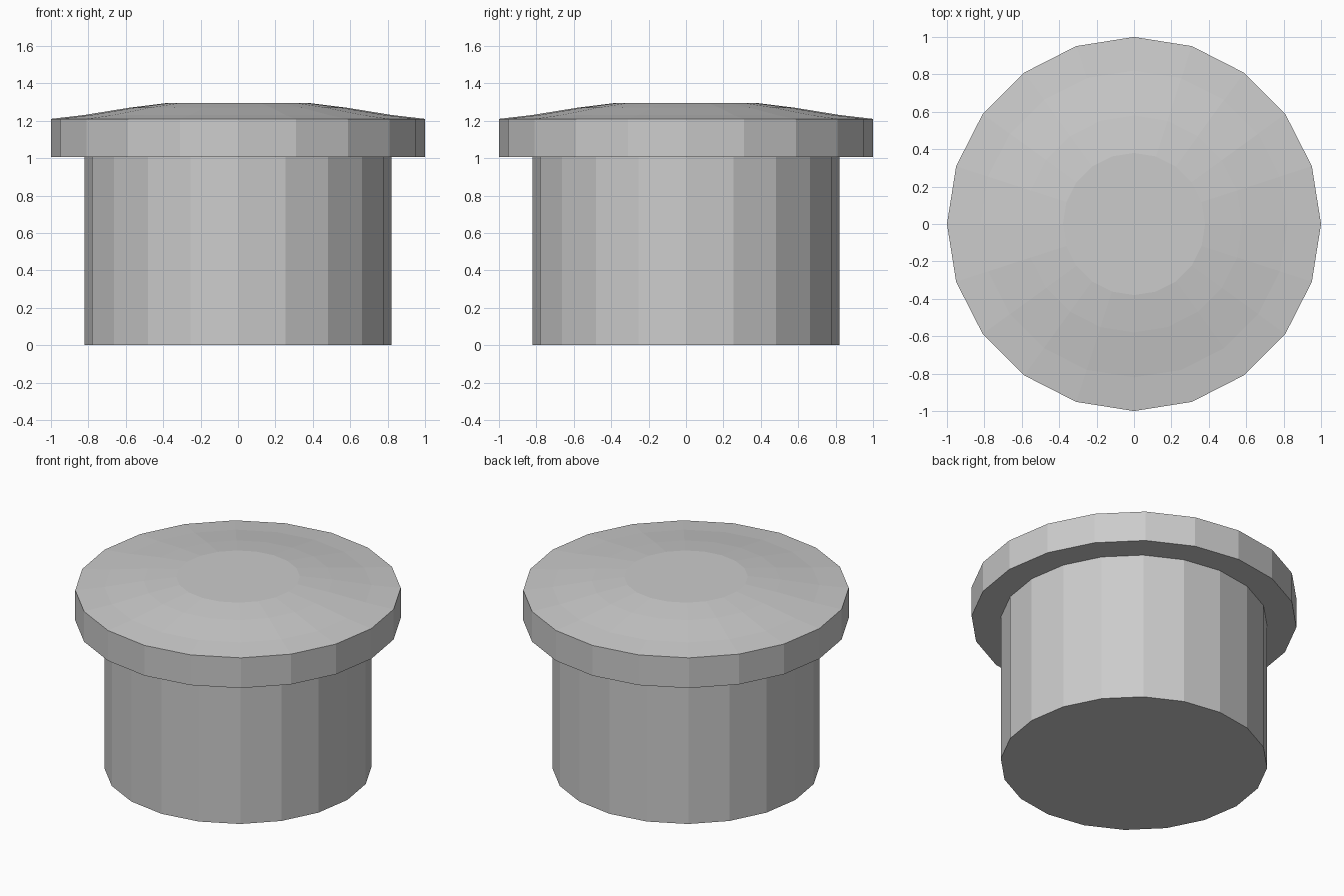
import bpy, bmesh
from math import cos, sin, tau

if "Cube" in bpy.data.objects:
    bpy.data.objects.remove(bpy.data.objects["Cube"])

SIDES = 20


def lathe(name, profile):
    """Closed flat-shaded solid from (radius, z) rings, bottom to top."""
    bm = bmesh.new()
    rings = [[bm.verts.new((r * cos(tau * i / SIDES), r * sin(tau * i / SIDES), z))
              for i in range(SIDES)] for r, z in profile]
    for low, high in zip(rings, rings[1:]):
        for i in range(SIDES):
            j = (i + 1) % SIDES
            bm.faces.new((low[i], low[j], high[j], high[i]))
    bm.faces.new(rings[0][::-1])
    bm.faces.new(rings[-1])
    mesh = bpy.data.meshes.new(name)
    bm.to_mesh(mesh)
    bm.free()
    obj = bpy.data.objects.new(name, mesh)
    bpy.context.collection.objects.link(obj)
    return obj


# Cylindrical stem
lathe("stem", [(0.82, 0), (0.82, 1.005)])

# Overhanging cap with a shallow domed top
lathe("cap", [(1, 1.005), (1, 1.21), (0.82, 1.231), (0.58, 1.27),
              (0.38, 1.295)])
